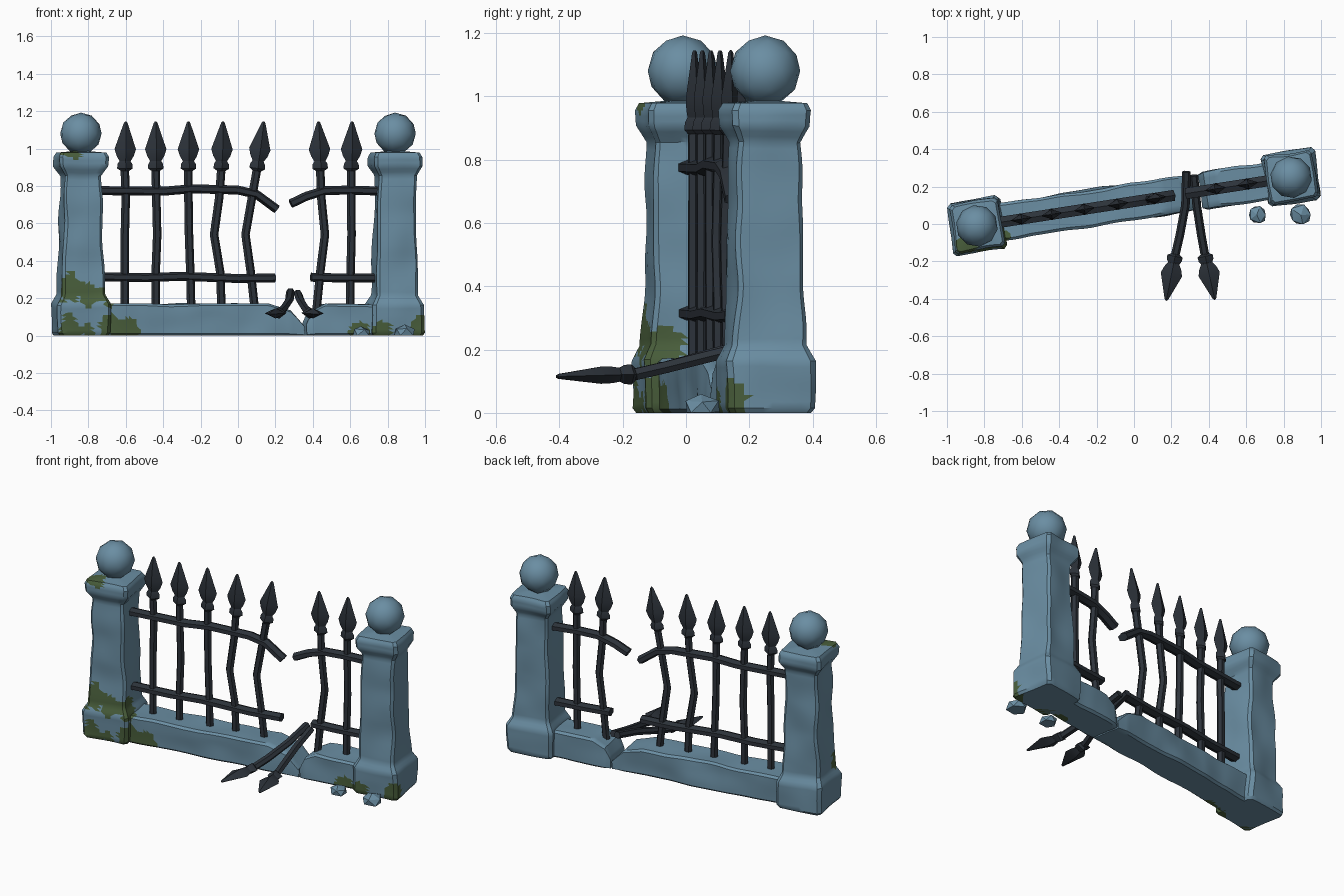
import bpy, bmesh, math
from mathutils import Vector, Matrix, noise

if "Cube" in bpy.data.objects:
    bpy.data.objects.remove(bpy.data.objects["Cube"])

# The whole fence runs at a slight angle to the x axis
FENCE = Matrix.Translation((0, 0.12, 0)) @ Matrix.Rotation(math.radians(8.8), 4, 'Z')
WORLD = Matrix.Identity(4)


def material(name, rgb):
    m = bpy.data.materials.new(name)
    m.diffuse_color = (*rgb, 1)
    m.use_nodes = True
    m.node_tree.nodes["Principled BSDF"].inputs["Base Color"].default_value = m.diffuse_color
    return m


STONE = material("blue_stone", (0.145, 0.27, 0.365))
IRON = material("dark_iron", (0.026, 0.033, 0.043))
MOSS = material("green_moss", (0.068, 0.115, 0.045))

# Moss patches in fence coordinates: x, y, z, radius
PATCHES = [(-0.93, -0.12, 0.25, 0.075), (-0.83, -0.12, 0.21, 0.055),
           (-0.74, -0.09, 0.21, 0.065), (-0.93, -0.15, 0.04, 0.065),
           (-0.83, -0.15, 0.02, 0.04), (-0.70, -0.13, 0.05, 0.075),
           (-0.61, -0.10, 0.03, 0.06), (0.64, -0.10, 0.01, 0.06),
           (0.76, -0.14, 0.02, 0.055), (0.97, -0.14, 0.03, 0.065),
           (-0.92, -0.09, 0.98, 0.06)]


def mossy(p):
    wobble = 1 + 0.45 * noise.noise(p * 22)
    return any((p - Vector(b[:3])).length < b[3] * wobble for b in PATCHES)


def finish(name, bm, mats, matrix, angle):
    bmesh.ops.recalc_face_normals(bm, faces=bm.faces[:])
    me = bpy.data.meshes.new(name)
    bm.to_mesh(me)
    bm.free()
    for m in mats:
        me.materials.append(m)
    for p in me.polygons:
        p.use_smooth = True
    me.set_sharp_from_angle(angle=math.radians(angle))
    ob = bpy.data.objects.new(name, me)
    ob.matrix_world = matrix
    bpy.context.collection.objects.link(ob)


def loft(rings):
    bm = bmesh.new()
    vs = [[bm.verts.new(p) for p in r] for r in rings]
    n = len(vs[0])
    for a, b in zip(vs, vs[1:]):
        for i in range(n):
            j = (i + 1) % n
            bm.faces.new((a[i], a[j], b[j], b[i]))
    bm.faces.new(vs[0][::-1])
    bm.faces.new(vs[-1])
    return bm


def square(c, k=9):
    """Unit square outline with cut corners and k points per side."""
    pts = []
    for s in range(4):
        r = Matrix.Rotation(s * math.pi / 2, 2)
        pts += [r @ Vector(((1 - c) * (2 * i / (k - 1) - 1), -1)) for i in range(k)]
    return pts


def refine(keys, step=0.02):
    """Add in-between stations along a profile."""
    out = [Vector(keys[0])]
    for a, b in zip(keys, keys[1:]):
        a, b = Vector(a), Vector(b)
        n = max(1, math.ceil((b - a).length / step))
        out += [a.lerp(b, i / n) for i in range(1, n + 1)]
    return out


def stone(name, rings):
    """Weathered stone block with moss patches."""
    for r in rings:
        for p in r:
            w = noise.noise_vector(p * 5.5) * 0.013
            p.x += w.x
            p.y += w.y
            if 0.02 < p.z < 0.95:
                p.z += w.z * 0.6
    bm = loft(rings)
    bmesh.ops.triangulate(bm, faces=bm.faces[:])
    for f in bm.faces:
        f.material_index = int(mossy(f.calc_center_median()))
    finish(name, bm, [STONE, MOSS], FENCE, 35)


# Pillars: plinth, tapering shaft and flared cap; ball on top
PILLAR = [(0, 0.132), (0.015, 0.142), (0.165, 0.141), (0.215, 0.115), (0.5, 0.107),
          (0.855, 0.100), (0.905, 0.129), (0.955, 0.130), (0.978, 0.118), (0.986, 0.04)]
for side, cx in (("left", -0.85), ("right", 0.85)):
    stone(side + "_pillar", [[Vector((cx + q.x * h, q.y * h, z)) for q in square(0.13)]
                             for z, h in refine(PILLAR)])
    ball = bmesh.new()
    bmesh.ops.create_icosphere(ball, subdivisions=2, radius=0.112,
                               matrix=Matrix.Translation((cx, 0, 1.08)))
    finish(side + "_pillar_ball", ball, [STONE], FENCE, 40)

# Low wall in two pieces, split by a V-shaped crack: x, top height, half depth
WALLS = {"left_wall": [(-0.78, 0.17, 0.098), (0.16, 0.17, 0.098), (0.27, 0.135, 0.096),
                       (0.35, 0.05, 0.085)],
         "right_wall": [(0.36, 0.06, 0.085), (0.39, 0.13, 0.098), (0.46, 0.168, 0.1),
                        (0.78, 0.168, 0.1)]}
for name, keys in WALLS.items():
    stone(name, [[Vector((x, q.x * d, (q.y + 1) * h / 2)) for q in square(0.14)]
                 for x, h, d in refine(keys)])

# Fallen pebbles
for i, (x, y, r) in enumerate([(0.66, 0.05, 0.052), (0.89, 0.05, 0.062)]):
    bm = bmesh.new()
    bmesh.ops.create_icosphere(bm, subdivisions=1, radius=r)
    for v in bm.verts:
        v.co += noise.noise_vector(v.co * 20 + Vector((i * 5, 0, 0))) * 0.01
        v.co = Vector((v.co.x + x, v.co.y + y, max(0, v.co.z * 0.65 + r * 0.3)))
    finish("pebble_%d" % (i + 1), bm, [STONE], WORLD, 25)


def iron(name, pts, sizes, flat, matrix, sides=6):
    """Bar along a path; sizes are (half width, half depth), flat is the depth axis."""
    pts = [Vector(p) for p in pts]
    flat = Vector(flat)
    rings = []
    for i, (p, (w, d)) in enumerate(zip(pts, sizes)):
        t = (pts[min(i + 1, len(pts) - 1)] - pts[max(i - 1, 0)]).normalized()
        u = t.cross(flat).normalized()
        v = u.cross(t)
        rings.append([p + u * w * math.cos(a) + v * d * math.sin(a)
                      for a in (2 * math.pi * k / sides for k in range(sides))])
    finish(name, loft(rings), [IRON], matrix, 30)


# Spear head outline: fraction of length, half width, half depth
HEAD = [(0, 0.022, 0.02), (0.05, 0.042, 0.032), (0.14, 0.040, 0.03), (0.20, 0.030, 0.022),
        (0.30, 0.046, 0.026), (0.44, 0.058, 0.027), (0.97, 0.010, 0.008), (1, 0.004, 0.004)]


def picket(name, path, tip, flat, matrix):
    iron(name, path, [(0.023, 0.021)] * len(path), flat, matrix)
    a, b = Vector(path[-1]), Vector(tip)
    iron(name + "_spear_head", [a.lerp(b, f) for f, w, d in HEAD],
         [(w, d) for f, w, d in HEAD], flat, matrix, 4)


# Standing pickets: x at five heights, then x at the tip
LEVELS = (0.14, 0.34, 0.54, 0.74, 0.88)
PICKETS = [(-0.605, -0.605, -0.605, -0.60, -0.605, -0.60),
           (-0.44, -0.44, -0.432, -0.437, -0.44, -0.44),
           (-0.25, -0.255, -0.262, -0.265, -0.265, -0.265),
           (-0.088, -0.095, -0.128, -0.10, -0.09, -0.08),
           (0.09, 0.068, 0.04, 0.075, 0.10, 0.138),
           (0.42, 0.44, 0.465, 0.445, 0.44, 0.43),
           (0.60, 0.602, 0.607, 0.605, 0.605, 0.61)]
for i, xs in enumerate(PICKETS):
    picket("picket_%d" % (i + 1), [(x * 1.012, 0, z) for x, z in zip(xs, LEVELS)],
           (xs[5] * 1.012, 0, 1.145), (0, 1, 0), FENCE)

# Rails, bent and snapped at the gap: x, z
RAILS = {"upper_left_rail": [(-0.78, 0.775), (-0.4, 0.772), (-0.25, 0.785), (0, 0.778),
                             (0.1, 0.755), (0.21, 0.675)],
         "lower_left_rail": [(-0.78, 0.315), (-0.5, 0.31), (-0.3, 0.317), (0, 0.305),
                             (0.2, 0.308)],
         "upper_right_rail": [(0.285, 0.705), (0.37, 0.745), (0.47, 0.775), (0.6, 0.778),
                              (0.78, 0.772)],
         "lower_right_rail": [(0.395, 0.312), (0.55, 0.308), (0.78, 0.308)]}
for name, path in RAILS.items():
    iron(name, [(x, 0, z) for x, z in path], [(0.024, 0.034)] * len(path), (0, 1, 0), FENCE)

# Two broken pickets lying forward over the wall
picket("fallen_picket_left", [(0.28, 0.28, 0.235), (0.275, 0.1, 0.19), (0.245, -0.06, 0.145),
                              (0.222, -0.16, 0.122)], (0.172, -0.41, 0.115), (0, 0, 1), WORLD)
picket("fallen_picket_right", [(0.32, 0.26, 0.225), (0.335, 0.1, 0.185), (0.36, -0.06, 0.145),
                               (0.378, -0.16, 0.122)], (0.432, -0.405, 0.115), (0, 0, 1), WORLD)
